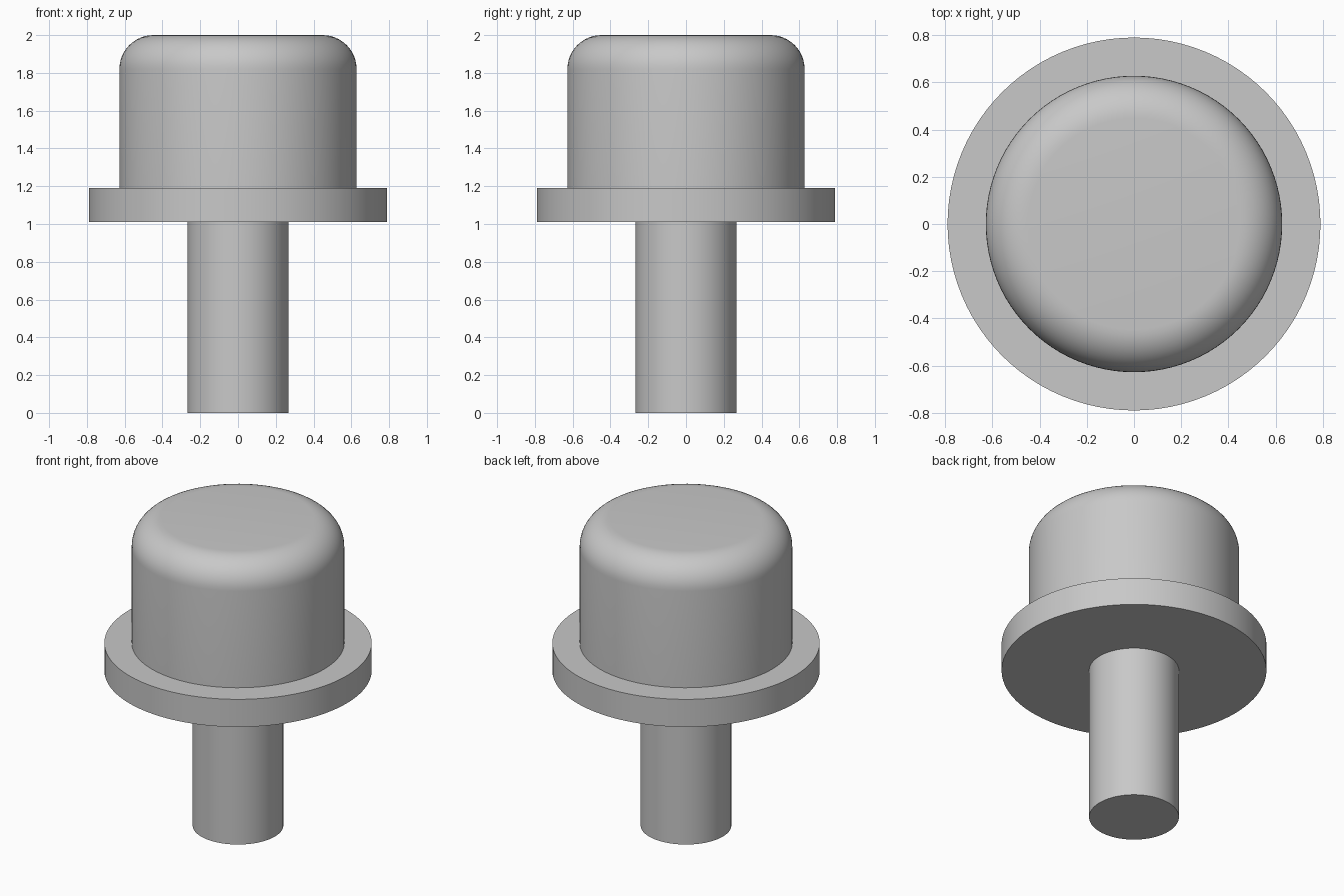
import bpy
import bmesh
import math

SIDES = 96

cube = bpy.data.objects.get("Cube")
if cube:
    bpy.data.objects.remove(cube, do_unlink=True)

# Single grey finish
grey = bpy.data.materials.new("light_grey")
grey.use_nodes = True
colour = (0.58, 0.58, 0.58, 1.0)
grey.diffuse_color = colour
grey.node_tree.nodes["Principled BSDF"].inputs["Base Color"].default_value = colour


def disc(name, radius, bottom, top, rounding=0.0):
    """Upright cylinder between two heights, with an optional rounded top rim."""
    bpy.ops.mesh.primitive_cylinder_add(
        vertices=SIDES, radius=radius, depth=top - bottom,
        location=(0, 0, (bottom + top) / 2))
    obj = bpy.context.object
    obj.name = name
    obj.data.name = name
    obj.data.materials.append(grey)
    if rounding:
        bm = bmesh.new()
        bm.from_mesh(obj.data)
        rim = [e for e in bm.edges if all(v.co.z > 0 for v in e.verts)]
        bmesh.ops.bevel(bm, geom=rim, offset=rounding, offset_type='OFFSET',
                        segments=12, profile=0.5, affect='EDGES')
        bm.to_mesh(obj.data)
        bm.free()
    bpy.ops.object.shade_smooth_by_angle(angle=math.radians(30))
    return obj


# Round stem, wide flange and round-edged cap
disc("stem", 0.268, 0.0, 1.01)
disc("flange", 0.79, 1.01, 1.19)
disc("cap", 0.628, 1.19, 2.0, rounding=0.18)
